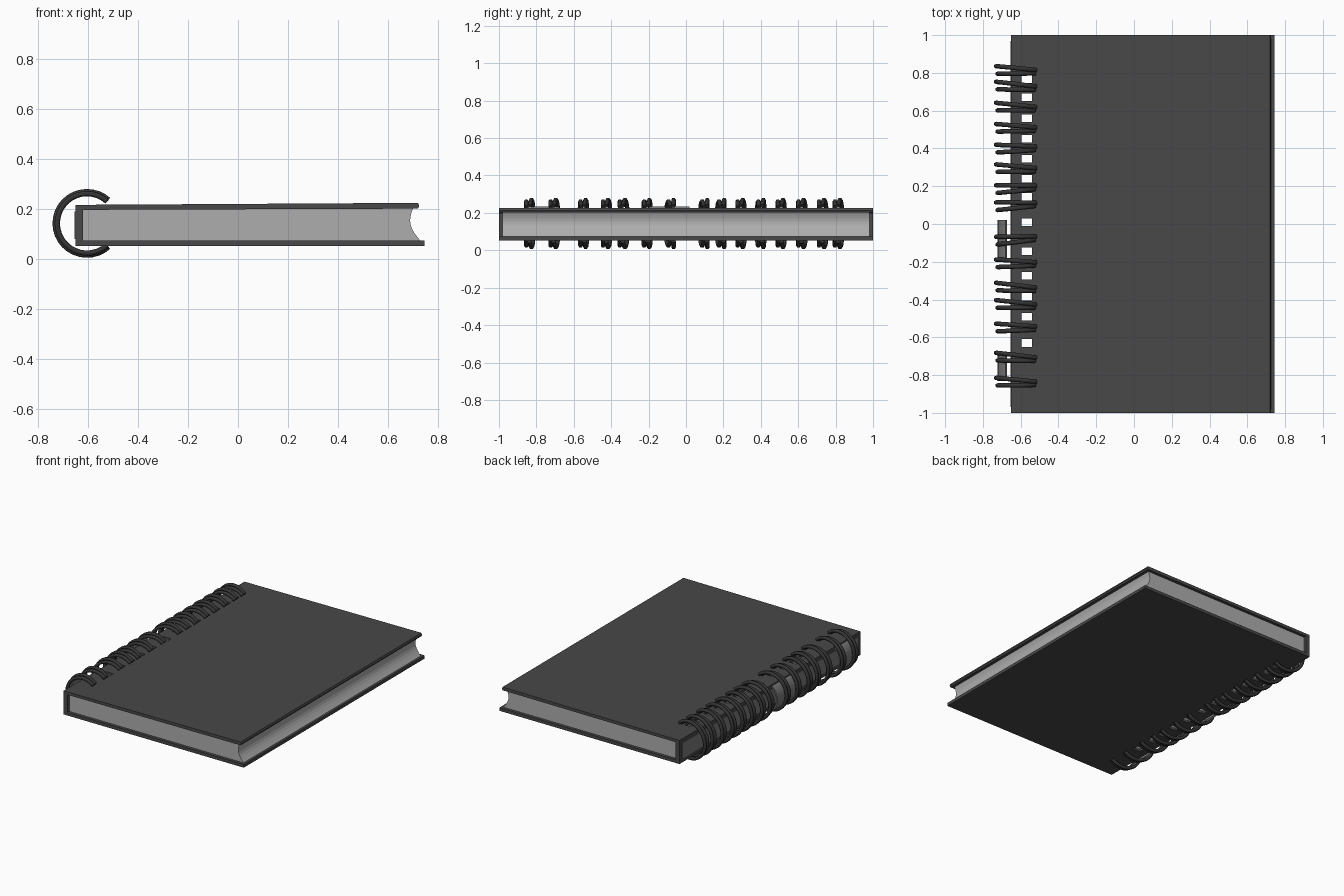
import bpy
import bmesh
import math
import random

random.seed(4)
cube = bpy.data.objects.get("Cube")
if cube:
    bpy.data.objects.remove(cube, do_unlink=True)


def material(name, value):
    mat = bpy.data.materials.new(name)
    mat.use_nodes = True
    color = (value, value, value, 1)
    mat.diffuse_color = color
    mat.node_tree.nodes["Principled BSDF"].inputs["Base Color"].default_value = color
    return mat


cover_grey = material("charcoal cover", 0.065)
wire_black = material("dark wire", 0.035)
paper_grey = material("grey paper", 0.42)
web_grey = material("mid grey", 0.2)


def prism(name, profile, y0, y1, mat):
    """Extrude an x-z outline along y."""
    bm = bmesh.new()
    face = bm.faces.new([bm.verts.new((x, y0, z)) for x, z in profile])
    grown = bmesh.ops.extrude_face_region(bm, geom=[face])["geom"]
    moved = [v for v in grown if isinstance(v, bmesh.types.BMVert)]
    bmesh.ops.translate(bm, verts=moved, vec=(0, y1 - y0, 0))
    bmesh.ops.recalc_face_normals(bm, faces=bm.faces)
    mesh = bpy.data.meshes.new(name)
    bm.to_mesh(mesh)
    bm.free()
    mesh.materials.append(mat)
    obj = bpy.data.objects.new(name, mesh)
    bpy.context.collection.objects.link(obj)
    return obj


def rect(x0, x1, z0, z1):
    return [(x0, z0), (x1, z0), (x1, z1), (x0, z1)]


# Covers and spine; the top cover rises slightly toward the open edge
top = [(-0.65, 0.197), (0.72, 0.202), (0.725, 0.212), (0.72, 0.225), (-0.65, 0.217)]
front_cover = prism("front_cover", top, -1, 1, cover_grey)
back_cover = prism("back_cover", rect(-0.65, 0.745, 0.052, 0.074), -1, 1, cover_grey)
prism("spine", rect(-0.65, -0.62, 0.07, 0.2), -1, 1, cover_grey)
prism("spine_panel", rect(-0.654, -0.648, 0.08, 0.19), -0.97, 0.97, web_grey)

# Page block with a hollow open edge
steps = 8
edge = []
for i in range(steps + 1):
    t = i / steps
    edge.append((0.73 - 0.03 * t - 0.025 * math.sin(math.pi * t), 0.073 + 0.13 * t))
pages = prism("page_block", [(-0.62, 0.073)] + edge + [(-0.62, 0.198)],
              -0.98, 0.98, paper_grey)

# Slots punched through covers and pages between the rings
ring_y = [-0.84, -0.71, -0.55, -0.43, -0.34, -0.21, -0.08, 0.1,
          0.19, 0.29, 0.4, 0.505, 0.615, 0.725, 0.81]
bm = bmesh.new()
for a, b in zip(ring_y[1:], ring_y[2:]):
    slot = bmesh.ops.create_cube(bm, size=1)["verts"]
    bmesh.ops.scale(bm, verts=slot, vec=(0.055, 0.04, 1))
    bmesh.ops.translate(bm, verts=slot, vec=(-0.568, (a + b) / 2, 0.14))
mesh = bpy.data.meshes.new("slot_cutter")
bm.to_mesh(mesh)
bm.free()
cutter = bpy.data.objects.new("slot_cutter", mesh)
bpy.context.collection.objects.link(cutter)
cutter.hide_render = True
cutter.hide_viewport = True
cutter.display_type = 'WIRE'
for obj in (front_cover, back_cover, pages):
    mod = obj.modifiers.new("slots", 'BOOLEAN')
    mod.object = cutter
    mod.operation = 'DIFFERENCE'
    mod.solver = 'EXACT'

# Twin-wire binding rings, open over the covers
curve = bpy.data.curves.new("binding_rings", 'CURVE')
curve.dimensions = '3D'
curve.bevel_depth = 0.012
curve.bevel_resolution = 1
curve.use_fill_caps = True
count = 24
for y in ring_y:
    lean = random.uniform(-0.01, 0.01)
    for side in (-1, 1):
        spline = curve.splines.new('POLY')
        spline.points.add(count)
        for i, p in enumerate(spline.points):
            t = i / count
            ang = math.radians(48 + 264 * t)
            radius = 0.127 if side > 0 else 0.119
            spread = 0.008 + 0.012 * math.sin(math.pi * t)
            p.co = (-0.604 + radius * math.cos(ang),
                    y + side * spread + lean * math.cos(ang),
                    0.143 + radius * math.sin(ang), 1)
curve.materials.append(wire_black)
rings = bpy.data.objects.new("binding_rings", curve)
bpy.context.collection.objects.link(rings)

# Thin curved webs bridging some rings behind the spine
arc = [math.radians(130 + 10 * i) for i in range(11)]
web = [(-0.604 + r * math.cos(a), 0.143 + r * math.sin(a))
       for r, angles in ((0.118, arc), (0.108, arc[::-1])) for a in angles]
for name, y0, y1 in (("middle_web", -0.2, 0.02), ("front_web", -0.83, -0.68)):
    prism(name, web, y0, y1, web_grey)
